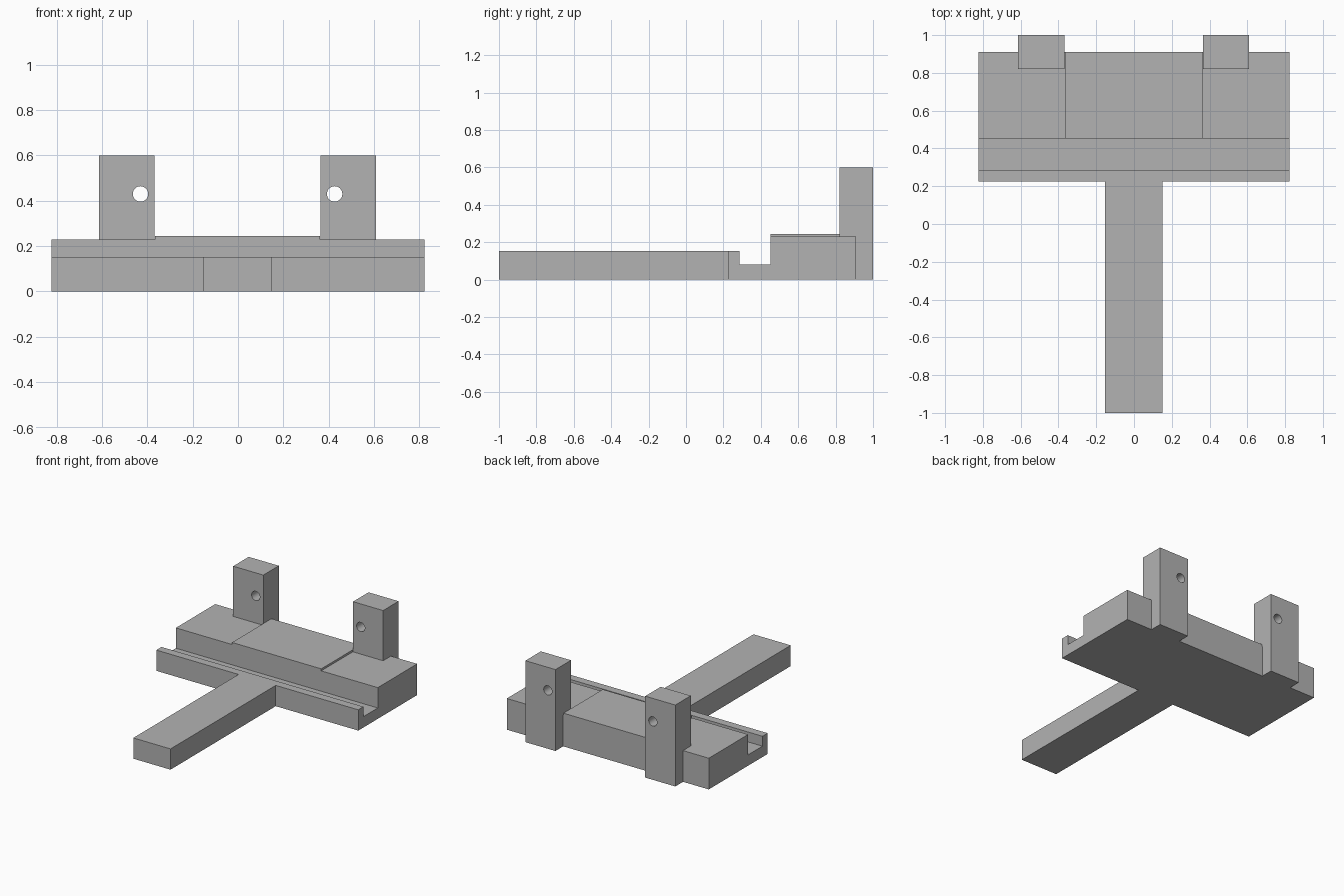
import bpy, bmesh, math
from mathutils import Matrix, Vector

if "Cube" in bpy.data.objects:
    bpy.data.objects.remove(bpy.data.objects["Cube"], do_unlink=True)

# Single plain grey
grey = bpy.data.materials.new("plain_grey")
grey.use_nodes = True
colour = (0.45, 0.45, 0.45, 1)
grey.diffuse_color = colour
grey.node_tree.nodes["Principled BSDF"].inputs["Base Color"].default_value = colour


def finish(name, bm):
    bmesh.ops.recalc_face_normals(bm, faces=bm.faces)
    mesh = bpy.data.meshes.new(name)
    bm.to_mesh(mesh)
    bm.free()
    mesh.materials.append(grey)
    obj = bpy.data.objects.new(name, mesh)
    bpy.context.collection.objects.link(obj)
    return obj


def extrude_x(name, profile, x0, x1):
    """Sweep a (y, z) outline from x0 to x1."""
    bm = bmesh.new()
    face = bm.faces.new([bm.verts.new((x0, y, z)) for y, z in profile])
    res = bmesh.ops.extrude_face_region(bm, geom=[face])
    verts = [v for v in res["geom"] if isinstance(v, bmesh.types.BMVert)]
    bmesh.ops.translate(bm, verts=verts, vec=(x1 - x0, 0, 0))
    return finish(name, bm)


def box(name, x0, x1, y0, y1, z0, z1):
    return extrude_x(name, [(y0, z0), (y1, z0), (y1, z1), (y0, z1)], x0, x1)


# Base with front lip, groove and rear block
extrude_x("grooved_base", [(0.225, 0), (0.91, 0), (0.91, 0.23), (0.452, 0.23),
                           (0.452, 0.08), (0.285, 0.08), (0.285, 0.153),
                           (0.225, 0.153)], -0.823, 0.823)

# Slightly raised middle pad
box("raised_pad", -0.365, 0.362, 0.452, 0.91, 0.23, 0.245)

# Long arm to the front
box("front_arm", -0.153, 0.15, -1, 0.225, 0, 0.153)

# Rear posts, each drilled through near its inner edge
for side, x0, x1, hole_x in (("right", -0.613, -0.368, -0.43),
                             ("left", 0.364, 0.609, 0.426)):
    post = box(side + "_post", x0, x1, 0.82, 1, 0, 0.6)
    bm = bmesh.new()
    place = Matrix.Translation(Vector((hole_x, 0.91, 0.43))) @ Matrix.Rotation(math.pi / 2, 4, "X")
    bmesh.ops.create_cone(bm, cap_ends=True, segments=32, radius1=0.034,
                          radius2=0.034, depth=0.5, matrix=place)
    cutter = finish(side + "_hole_cutter", bm)
    cutter.hide_render = True
    cutter.hide_viewport = True
    cut = post.modifiers.new("hole", "BOOLEAN")
    cut.operation = "DIFFERENCE"
    cut.solver = "EXACT"
    cut.object = cutter
    # Bake the hole, then smooth its wall only
    bpy.context.view_layer.update()
    drilled = bpy.data.meshes.new_from_object(
        post.evaluated_get(bpy.context.evaluated_depsgraph_get()))
    post.modifiers.clear()
    post.data = drilled
    bpy.data.objects.remove(cutter, do_unlink=True)
    bpy.ops.object.select_all(action="DESELECT")
    post.select_set(True)
    bpy.context.view_layer.objects.active = post
    bpy.ops.object.shade_smooth_by_angle(angle=math.radians(30))
